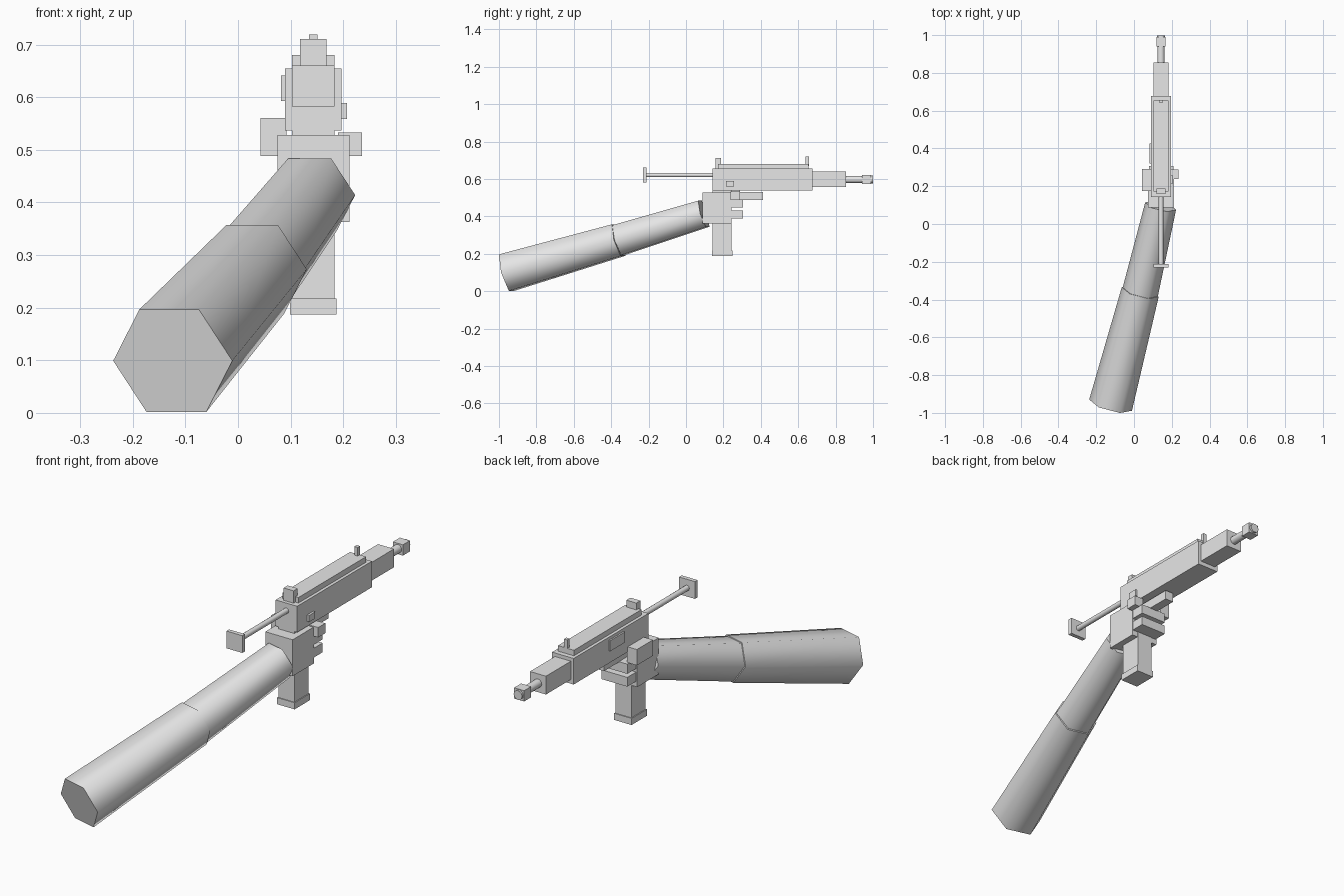
import bpy, math
from mathutils import Vector

if "Cube" in bpy.data.objects:
    bpy.data.objects.remove(bpy.data.objects["Cube"])

grey = bpy.data.materials.new("light grey")
grey.diffuse_color = (0.8, 0.8, 0.8, 1)
grey.use_nodes = True
grey.node_tree.nodes["Principled BSDF"].inputs["Base Color"].default_value = grey.diffuse_color
CX = 0.143  # centre line of the gun


def mesh_object(name, verts, faces):
    me = bpy.data.meshes.new(name)
    me.from_pydata(verts, [], faces)
    me.materials.append(grey)
    ob = bpy.data.objects.new(name, me)
    bpy.context.collection.objects.link(ob)
    return ob


def box(name, x, y, z):
    """Box from its (min, max) ranges."""
    verts = [(a, b, c) for c in z for b in y for a in x]
    faces = [(0, 2, 3, 1), (4, 5, 7, 6), (0, 1, 5, 4),
             (2, 6, 7, 3), (0, 4, 6, 2), (1, 3, 7, 5)]
    return mesh_object(name, verts, faces)


def centred(name, width, y, z):
    return box(name, (CX - width / 2, CX + width / 2), y, z)


def tube(name, p0, p1, r0, r1, sides, angle):
    """Tapered prism between two points, smooth sides and flat ends."""
    p0, p1 = Vector(p0), Vector(p1)
    d = (p1 - p0).normalized()
    u = d.cross(Vector((0, 0, 1))).normalized()
    v = u.cross(d)
    verts = []
    for p, r in ((p0, r0), (p1, r1)):
        for i in range(sides):
            t = 2 * math.pi * i / sides
            verts.append(p + u * (r * math.cos(t)) + v * (r * math.sin(t)))
    n = sides
    faces = [(i, i + n, (i + 1) % n + n, (i + 1) % n) for i in range(n)]
    faces += [tuple(range(n)), tuple(reversed(range(n, 2 * n)))]
    ob = mesh_object(name, verts, faces)
    bpy.ops.object.select_all(action='DESELECT')
    ob.select_set(True)
    bpy.context.view_layer.objects.active = ob
    bpy.ops.object.shade_smooth_by_angle(angle=math.radians(angle))
    return ob


# Arm: hexagonal sleeve and slimmer forearm
joint = (0.033, -0.36, 0.273)
tube("sleeve", (-0.124, -0.959, 0.099), joint, 0.117, 0.101, 6, 65)
tube("forearm", joint, (0.141, 0.095, 0.414), 0.096, 0.084, 6, 65)

# Hand: palm, fingers, thumb and knuckle
box("palm", (0.075, 0.212), (0.088, 0.242), (0.363, 0.528))
for i, z in enumerate(((0.388, 0.43), (0.446, 0.49))):
    box(f"finger_{i + 1}", (0.08, 0.21), (0.24, 0.306), z)
box("thumb", (0.043, 0.092), (0.175, 0.29), (0.488, 0.56))
box("knuckle", (0.19, 0.236), (0.237, 0.288), (0.488, 0.533))
centred("trigger_guard", 0.042, (0.24, 0.413), (0.488, 0.531))

# Grip with base plate
centred("grip", 0.08, (0.142, 0.244), (0.2, 0.545))
centred("grip_base", 0.088, (0.138, 0.248), (0.187, 0.217))

# Receiver, top cover and side plates
centred("receiver", 0.108, (0.142, 0.677), (0.537, 0.655))
centred("top_cover", 0.08, (0.171, 0.655), (0.65, 0.68))
box("right_catch", (0.19, 0.207), (0.214, 0.257), (0.559, 0.589))
box("left_port", (0.082, 0.095), (0.32, 0.425), (0.593, 0.641))

# Sights
centred("rear_sight", 0.05, (0.158, 0.187), (0.65, 0.711))
centred("front_sight", 0.017, (0.64, 0.657), (0.67, 0.719))

# Barrel group
centred("barrel_shroud", 0.08, (0.67, 0.855), (0.556, 0.639))
tube("barrel", (CX, 0.85, 0.597), (CX, 0.95, 0.597), 0.019, 0.019, 12, 40)
centred("muzzle_block", 0.05, (0.94, 0.99), (0.572, 0.621))
tube("muzzle_ring", (CX, 0.98, 0.597), (CX, 0.999, 0.597), 0.021, 0.021, 12, 40)

# Stock
tube("stock_rod", (CX, -0.215, 0.621), (CX, 0.15, 0.621), 0.0125, 0.0125, 10, 40)
centred("butt_plate", 0.08, (-0.23, -0.211), (0.582, 0.66))
